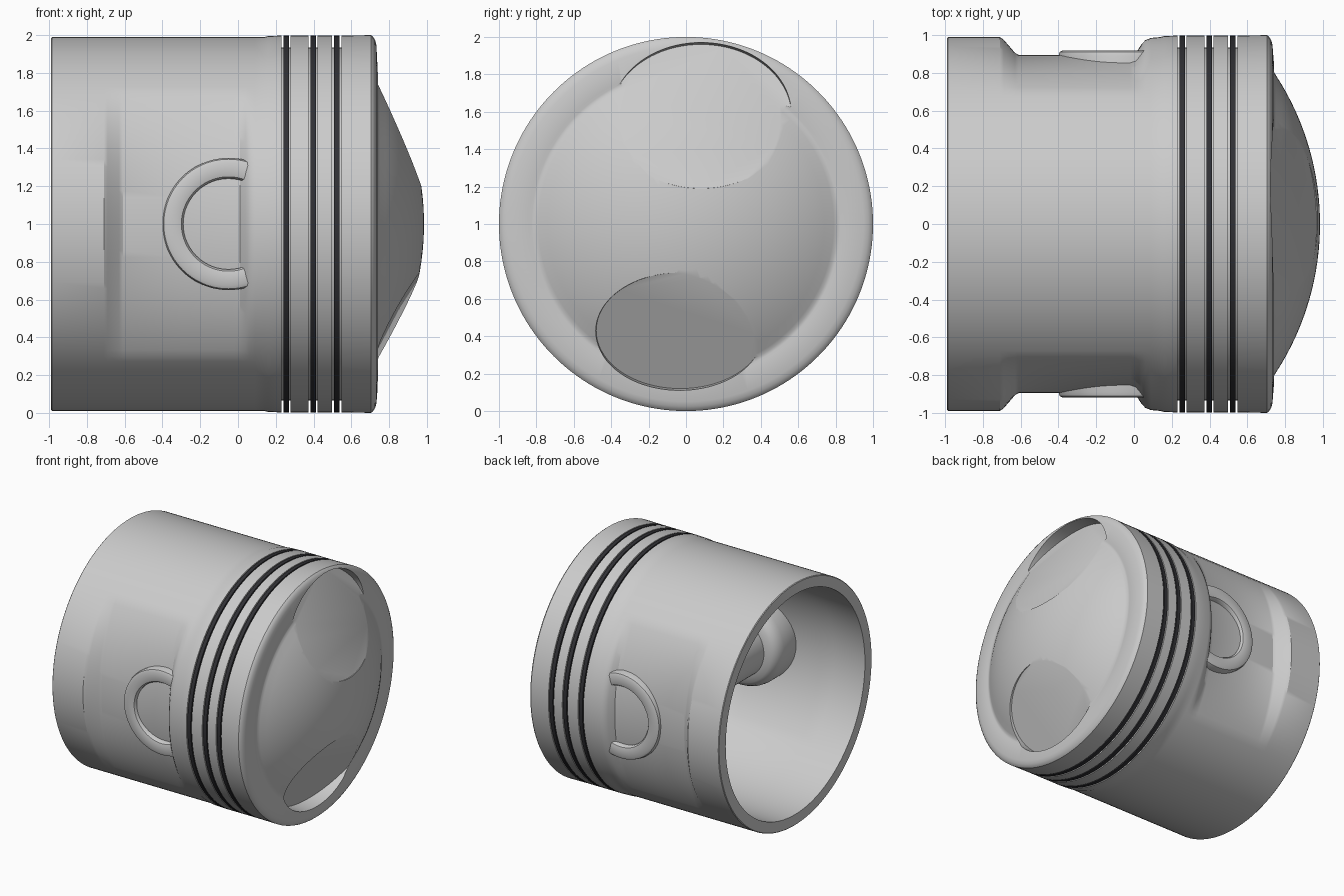
import bpy, bmesh
from math import sin, cos, pi, sqrt, radians

if "Cube" in bpy.data.objects:
    bpy.data.objects.remove(bpy.data.objects["Cube"])

N = 160


def make_object(name, bm):
    bmesh.ops.remove_doubles(bm, verts=bm.verts, dist=1e-5)
    bmesh.ops.recalc_face_normals(bm, faces=bm.faces)
    me = bpy.data.meshes.new(name)
    bm.to_mesh(me)
    bm.free()
    ob = bpy.data.objects.new(name, me)
    bpy.context.collection.objects.link(ob)
    return ob


def smooth(ob, angle=28):
    bpy.ops.object.select_all(action='DESELECT')
    ob.select_set(True)
    bpy.context.view_layer.objects.active = ob
    bpy.ops.object.shade_smooth_by_angle(angle=radians(angle))


def lathe(name, profile, place, closed=False, n=N):
    """Spin profile points; place(point, angle) gives the position."""
    bm = bmesh.new()
    rows = [[bm.verts.new(place(p, 2 * pi * i / n)) for i in range(n)] for p in profile]
    pairs = list(zip(rows, rows[1:]))
    if closed:
        pairs.append((rows[-1], rows[0]))
    for a, b in pairs:
        for i in range(n):
            j = (i + 1) % n
            bm.faces.new((a[i], a[j], b[j], b[i]))
    return make_object(name, bm)


def around_x(p, t):
    # third value = strength of the side recess around the pin
    x, r, d = p
    r -= 0.095 * d * max(0, cos(2 * t)) * (cos(t) ** 2 > 0.5)
    return (x, r * cos(t), 1 + r * sin(t))


# Body profile: (x, radius, recess strength), from inner crown round to the dome
inner = [(.55, 0, 0), (.55, .70, 0), (.53, .80, 0), (.45, .86, 0), (.15, .87, 0),
         (0, .90, .5), (-.61, .90, .5), (-.71, .90, 0), (-.99, .90, 0)]
skirt = [(-.99, .985, 0), (-.985, .99, 0), (-.71, .99, 0), (-.69, .99, .15),
         (-.63, .99, .88), (-.61, .99, 1), (-.3, .99, 1), (-.02, .99, 1), (.01, .99, .88),
         (.04, .99, .4), (.06, .99, .17), (.09, .99, .05), (.14, .99, 0), (.16, .995, 0)]
ring_x = (.255, .398, .523)
lands = []
for x in ring_x:
    lands += [(x - .024, .998, 0), (x - .024, .935, 0), (x + .024, .935, 0), (x + .024, .998, 0)]
rim = [(.705, 1, 0), (.715, .992, 0), (.726, .975, 0), (.733, .95, 0), (.742, .84, 0),
       (.738, .825, 0), (.74, .808, 0)]
R = 1.445
dome = []
for k in range(17):
    r = .79 * (1 - k / 16)
    dome.append((.985 - R + sqrt(R * R - r * r), r, 0))
body = lathe("piston_body", inner + skirt + lands + rim + dome, around_x)


# Valve pockets: flared elliptical cutters with a sloping floor
def pocket(cy, cz, ry, rz, floor):
    bm = bmesh.new()
    low, high = [], []
    for i in range(96):
        t = 2 * pi * i / 96
        y, z = ry * cos(t), rz * sin(t)
        x = floor(cy + y, cz + z)
        low.append(bm.verts.new((x, cy + y, cz + z)))
        f = 1 + .25 * (1.15 - x)
        high.append(bm.verts.new((1.15, cy + y * f, cz + z * f)))
    bm.faces.new(low)
    bm.faces.new(high)
    for i in range(96):
        j = (i + 1) % 96
        bm.faces.new((low[i], low[j], high[j], high[i]))
    return make_object("pocket_cutter", bm)


cutters = [pocket(.08, 1.575, .485, .385, lambda y, z: .83 - .06 * y - .45 * (z - 1.5)),
           pocket(-.03, .43, .45, .31, lambda y, z: 1.11 + .08 * y - .56 * (1 - z))]
bpy.context.view_layer.objects.active = body
for c in cutters:
    c.hide_render = True
    m = body.modifiers.new("pocket", 'BOOLEAN')
    m.operation, m.solver, m.object = 'DIFFERENCE', 'EXACT', c
    bpy.ops.object.modifier_apply(modifier=m.name)
    bpy.data.objects.remove(c)
smooth(body)

# Dark piston rings
dark = bpy.data.materials.new("dark_ring")
dark.diffuse_color = (.03, .03, .035, 1)
dark.use_nodes = True
dark.node_tree.nodes["Principled BSDF"].inputs["Base Color"].default_value = dark.diffuse_color
for k, x in enumerate(ring_x):
    prof = [(x - .015, .92, 0), (x - .015, .998, 0), (x + .015, .998, 0), (x + .015, .92, 0)]
    ring = lathe(f"piston_ring_{k + 1}", prof, around_x, closed=True)
    ring.data.materials.append(dark)
    smooth(ring)

# Pin bosses on both sides, standing slightly proud of the recess
boss = [(.24, .80), (.24, .90), (.25, .915), (.27, .92), (.325, .92), (.343, .912), (.35, .89),
        (.35, .70), (.343, .66), (.325, .625), (.295, .60), (.24, .59)]
for side, s in (("front", -1), ("back", 1)):
    ob = lathe(f"pin_boss_{side}", boss,
               lambda p, t: (-.05 + p[0] * cos(t), s * p[1], 1 + p[0] * sin(t)), closed=True, n=96)
    smooth(ob, 40)

# Pin through the hollow skirt
pin = lathe("wrist_pin", [(0, -.86), (.242, -.86), (.242, .86), (0, .86)],
            lambda p, t: (-.05 + p[0] * cos(t), p[1], 1 + p[0] * sin(t)), n=96)
smooth(pin)
